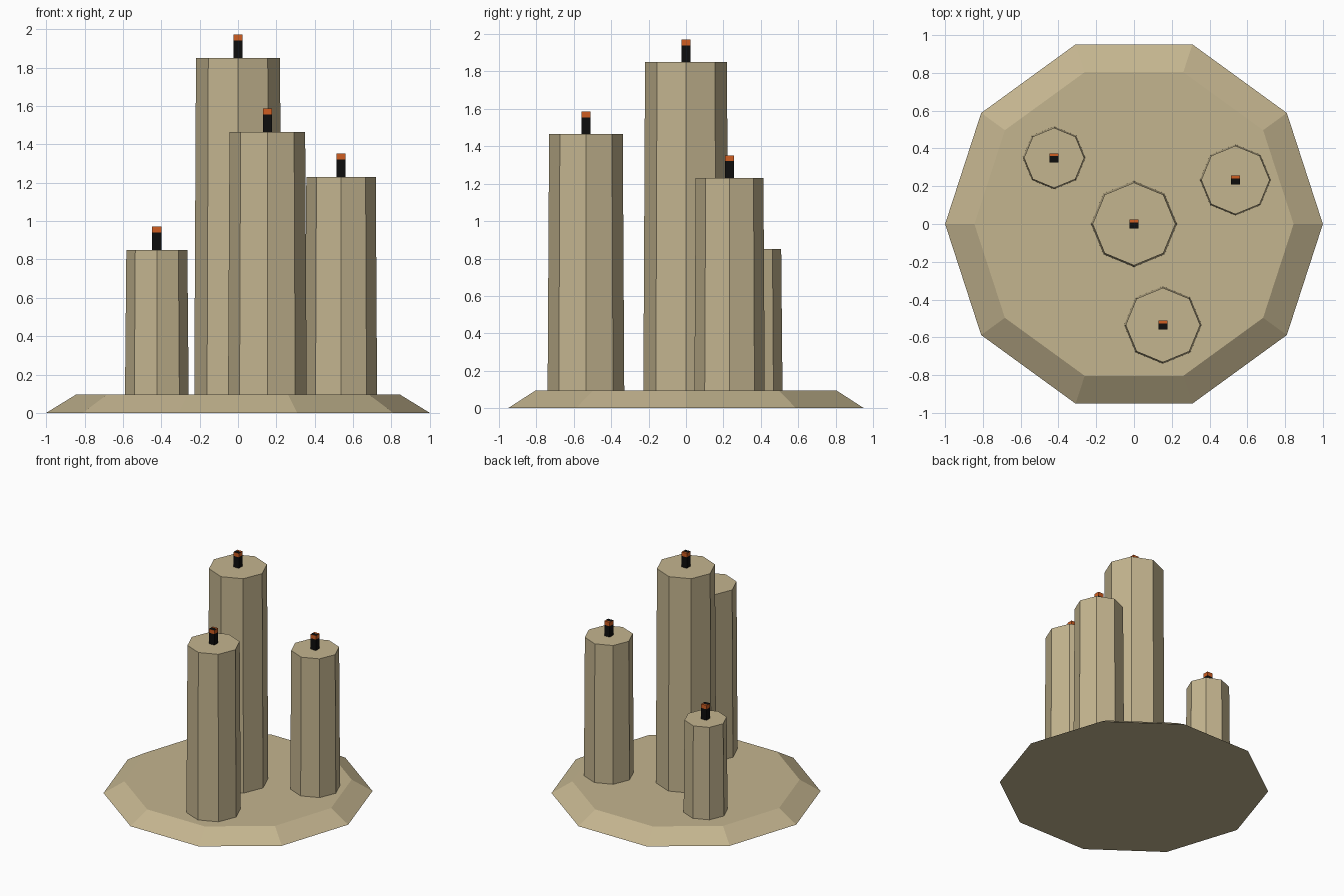
import bpy
import bmesh
from mathutils import Matrix, Vector

if "Cube" in bpy.data.objects:
    bpy.data.objects.remove(bpy.data.objects["Cube"], do_unlink=True)


def make_material(name, colour):
    mat = bpy.data.materials.new(name)
    mat.use_nodes = True
    mat.diffuse_color = colour
    mat.node_tree.nodes["Principled BSDF"].inputs["Base Color"].default_value = colour
    return mat


WAX = make_material("tan wax", (0.55, 0.46, 0.275, 1))
CHAR = make_material("charred black", (0.004, 0.004, 0.004, 1))
EMBER = make_material("ember orange", (0.62, 0.11, 0.015, 1))


def finish(bm, name, materials):
    mesh = bpy.data.meshes.new(name)
    bm.to_mesh(mesh)
    bm.free()
    for mat in materials:
        mesh.materials.append(mat)
    obj = bpy.data.objects.new(name, mesh)
    bpy.context.collection.objects.link(obj)
    return obj


def add_prism(name, sides, bottom_radius, top_radius, x, y, low, high):
    """Tapered flat-sided prism with one corner pointing to the back."""
    bm = bmesh.new()
    place = Matrix.Translation((x, y, (low + high) / 2)) @ Matrix.Rotation(1.570796, 4, "Z")
    bmesh.ops.create_cone(bm, cap_ends=True, segments=sides, radius1=bottom_radius,
                          radius2=top_radius, depth=high - low, matrix=place)
    return finish(bm, name, [WAX])


def add_wick(name, x, y, low):
    """Square wick with a glowing band at its tip and along the back of its top."""
    width, height, band = 0.048, 0.122, 0.032
    top = low + height
    bm = bmesh.new()
    place = Matrix.Translation((x, y, low + height / 2)) @ Matrix.Diagonal((width, width, height, 1))
    bmesh.ops.create_cube(bm, size=1, matrix=place)
    for point, normal in (((x, y, top - band), (0, 0, 1)), ((x, y + 0.009, low), (0, 1, 0))):
        bmesh.ops.bisect_plane(bm, geom=bm.verts[:] + bm.edges[:] + bm.faces[:],
                               plane_co=Vector(point), plane_no=Vector(normal))
    bm.normal_update()
    for face in bm.faces:
        centre = face.calc_center_median()
        if face.normal.z > 0.5:
            glowing = centre.y > y + 0.009
        else:
            glowing = centre.z > top - band
        face.material_index = int(glowing)
    return finish(bm, name, [CHAR, EMBER])


# Bevelled ten-sided base
BASE_TOP = 0.095
add_prism("base", 10, 1.0, 0.845, 0, 0, 0, BASE_TOP)

# Candles: name, x, y, bottom radius, top radius, top height
for name, x, y, wide, narrow, top in (
    ("centre", 0, 0, 0.228, 0.219, 1.85),
    ("front", 0.153, -0.535, 0.205, 0.197, 1.465),
    ("left", 0.537, 0.233, 0.188, 0.181, 1.23),
    ("right", -0.423, 0.35, 0.166, 0.159, 0.85),
):
    add_prism(name + "_candle", 8, wide, narrow, x, y, BASE_TOP, top)
    add_wick(name + "_wick", x, y, top)
